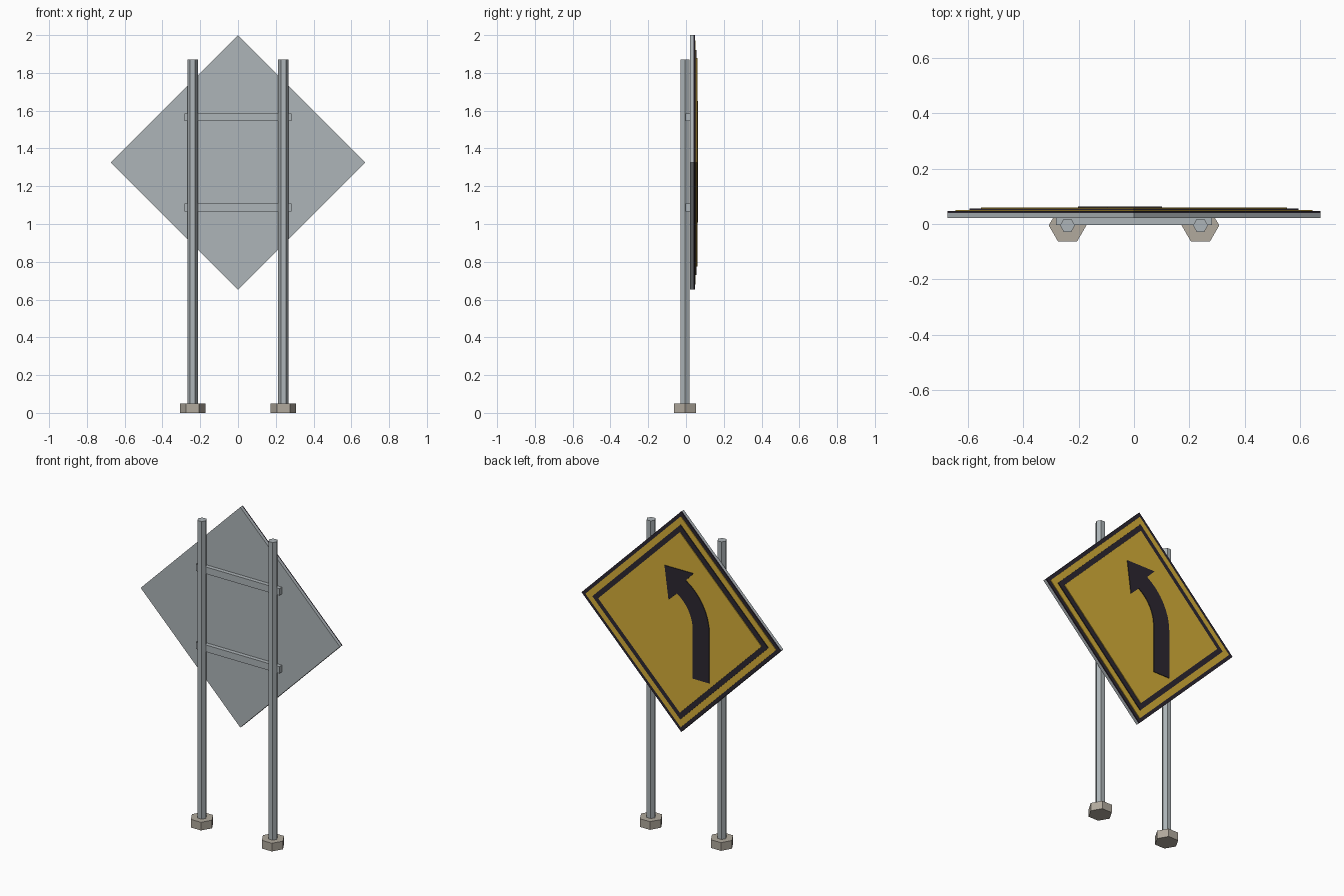
import bpy, bmesh, math

if "Cube" in bpy.data.objects:
    bpy.data.objects.remove(bpy.data.objects["Cube"])


def material(name, rgb):
    m = bpy.data.materials.new(name)
    m.diffuse_color = (*rgb, 1)
    m.use_nodes = True
    m.node_tree.nodes["Principled BSDF"].inputs["Base Color"].default_value = m.diffuse_color
    return m


STEEL = material("steel", (0.42, 0.46, 0.48))
CONCRETE = material("concrete", (0.44, 0.40, 0.34))
YELLOW = material("yellow", (0.66, 0.42, 0.04))
BLACK = material("black", (0.025, 0.02, 0.03))


def prism(name, profile, start, end, mat, axis="Y"):
    """Extrude a 2D outline along Y (outline in x,z) or Z (outline in x,y)."""
    def place(p, d):
        return (p[0], d, p[1]) if axis == "Y" else (p[0], p[1], d)
    bm = bmesh.new()
    low = [bm.verts.new(place(p, start)) for p in profile]
    high = [bm.verts.new(place(p, end)) for p in profile]
    bm.faces.new(low)
    bm.faces.new(high)
    for i in range(len(profile)):
        j = (i + 1) % len(profile)
        bm.faces.new((low[i], low[j], high[j], high[i]))
    bmesh.ops.recalc_face_normals(bm, faces=bm.faces)
    mesh = bpy.data.meshes.new(name)
    bm.to_mesh(mesh)
    bm.free()
    mesh.materials.append(mat)
    ob = bpy.data.objects.new(name, mesh)
    bpy.context.collection.objects.link(ob)
    return ob


def ngon(cx, cy, r, n):
    return [(cx + r * math.cos(2 * math.pi * i / n),
             cy + r * math.sin(2 * math.pi * i / n)) for i in range(n)]


# Hexagonal posts and footings
POST_Y = -0.005
for side, x in (("left", -0.24), ("right", 0.24)):
    prism(f"{side}_footing", ngon(x, POST_Y, 0.068, 6), 0, 0.05, CONCRETE, "Z")
    prism(f"{side}_post", ngon(x, POST_Y, 0.027, 6), 0.03, 1.87, STEEL, "Z")

# Horizontal brackets behind the panel
for label, z in (("lower", 1.088), ("upper", 1.565)):
    outline = [(-0.282, z - 0.021), (0.282, z - 0.021),
               (0.282, z + 0.021), (-0.282, z + 0.021)]
    prism(f"{label}_bracket", outline, -0.003, 0.024, STEEL)

# Stacked diamond layers of the sign
CZ = 1.326
layers = [("back_plate", 0.674, 0.022, 0.040, STEEL),
          ("outer_edge", 0.674, 0.040, 0.047, BLACK),
          ("outer_field", 0.645, 0.047, 0.051, YELLOW),
          ("border_line", 0.595, 0.051, 0.056, BLACK),
          ("inner_field", 0.552, 0.056, 0.060, YELLOW)]
for name, r, y0, y1, mat in layers:
    prism(name, ngon(0, CZ, r, 4), y0, y1, mat)

# Curved arrow: straight tail, arc, then triangular head
R, HALF, SWEEP, STEPS = 0.285, 0.056, math.radians(58), 8
ax, az = -0.146 + R, CZ - 0.02


def arc(r):
    return [(ax - r * math.cos(SWEEP * i / STEPS), az + r * math.sin(SWEEP * i / STEPS))
            for i in range(STEPS + 1)]


outer, inner = arc(R + HALF), arc(R - HALF)
head = [(-0.095, CZ + 0.325), (0.101, CZ + 0.324), (0.074, CZ + 0.121)]
tail = [(-0.090, CZ - 0.318), (-0.202, CZ - 0.318)]
prism("curve_arrow", outer + head + inner[::-1] + tail, 0.060, 0.064, BLACK)
